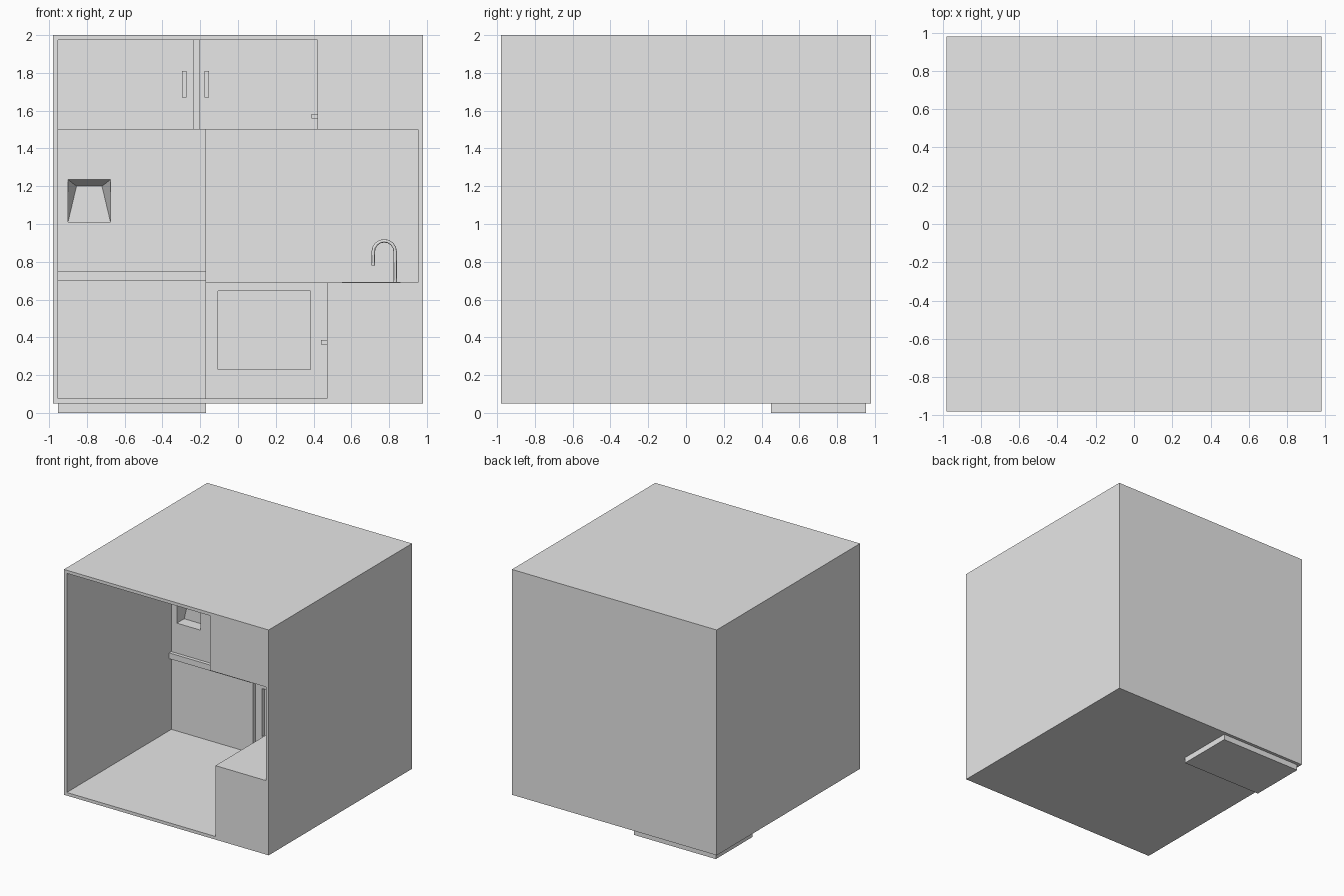
import bpy, bmesh, math

old = bpy.data.objects.get("Cube")
if old:
    bpy.data.objects.remove(old, do_unlink=True)

# One plain grey for everything
grey = bpy.data.materials.new("light_grey")
COLOUR = (0.8, 0.8, 0.8, 1)
grey.use_nodes = True
grey.diffuse_color = COLOUR
for node in grey.node_tree.nodes:
    if node.type == 'BSDF_PRINCIPLED':
        node.inputs["Base Color"].default_value = COLOUR


def finish(name, bm):
    mesh = bpy.data.meshes.new(name)
    bmesh.ops.recalc_face_normals(bm, faces=bm.faces)
    bm.to_mesh(mesh)
    bm.free()
    mesh.materials.append(grey)
    obj = bpy.data.objects.new(name, mesh)
    bpy.context.collection.objects.link(obj)
    return obj


def box(name, xs, ys, zs):
    bm = bmesh.new()
    bmesh.ops.create_cube(bm, size=1)
    for v in bm.verts:
        v.co = [(a + b) / 2 + c * (b - a) for c, (a, b) in zip(v.co, (xs, ys, zs))]
    return finish(name, bm)


def apply_modifiers(obj):
    deps = bpy.context.evaluated_depsgraph_get()
    obj.data = bpy.data.meshes.new_from_object(obj.evaluated_get(deps))
    obj.modifiers.clear()


def cut(obj, cutter):
    mod = obj.modifiers.new("cut", 'BOOLEAN')
    mod.operation = 'DIFFERENCE'
    mod.solver = 'EXACT'
    mod.object = cutter
    apply_modifiers(obj)


def discard(cutter):
    bpy.data.objects.remove(cutter, do_unlink=True)


WALL = 0.027
OUT = 0.98
IN = OUT - WALL
FLOOR = 0.05 + WALL
CEILING = 2 - WALL

# Room shell, open at the front
room = box("room_shell", (-OUT, OUT), (-OUT, OUT), (0.05, 2))
bm = bmesh.new()
bm.from_mesh(room.data)
front = [f for f in bm.faces if f.normal.y < -0.9]
bmesh.ops.delete(bm, geom=front, context='FACES_ONLY')
bm.to_mesh(room.data)
bm.free()
solid = room.modifiers.new("walls", 'SOLIDIFY')
solid.thickness = WALL
solid.offset = -1
solid.use_even_offset = True
apply_modifiers(room)

# Tall fridge, standing through the floor, with a tapered dispenser recess
FRIDGE_R, FRIDGE_Y = -0.17, 0.45
fridge = box("fridge", (-IN, FRIDGE_R), (FRIDGE_Y, IN), (0, 1.5))
niche = box("niche_cutter", (-0.9, -0.675), (FRIDGE_Y, FRIDGE_Y + 0.1), (1.01, 1.235))
for v in niche.data.vertices:
    if v.co.y > FRIDGE_Y + 0.05 and v.co.z > 1.1:
        v.co.z = 1.2
        v.co.x += 0.045 if v.co.x < -0.8 else -0.045
# Extend the opening forward so the cut is clean
bm = bmesh.new()
bm.from_mesh(niche.data)
mouth = [f for f in bm.faces if f.normal.y < -0.9]
lip = bmesh.ops.extrude_face_region(bm, geom=mouth)
bmesh.ops.delete(bm, geom=mouth, context='FACES')
for v in [g for g in lip["geom"] if isinstance(g, bmesh.types.BMVert)]:
    v.co.y -= 0.05
bmesh.ops.recalc_face_normals(bm, faces=bm.faces)
bm.to_mesh(niche.data)
bm.free()
cut(fridge, niche)
discard(niche)
box("fridge_rail", (-IN, FRIDGE_R), (0.42, FRIDGE_Y), (0.70, 0.75))

# Back counter with a recessed oven window
COUNTER = 0.69
back_counter = box("back_counter", (FRIDGE_R, 0.47), (0.48, IN), (FLOOR, COUNTER))
window = box("window_cutter", (-0.105, 0.385), (0.4, 0.51), (0.23, 0.645))
cut(back_counter, window)
discard(window)

# Side counter along the left wall, with an inset sink
side_counter = box("side_counter", (0.47, IN), (-OUT, IN), (FLOOR, COUNTER))
sink_rim = box("sink_rim", (0.55, 0.86), (-0.25, 0.25), (COUNTER - 0.002, COUNTER + 0.004))
basin = box("basin_cutter", (0.58, 0.79), (-0.21, 0.21), (0.54, 0.8))
cut(side_counter, basin)
cut(sink_rim, basin)
discard(basin)

# Upper cabinets on the back and side walls
UPPER_Y = 0.42
box("back_cabinet", (-IN, 0.42), (UPPER_Y + 0.02, IN), (1.5, CEILING))
box("back_cabinet_door_right", (-IN, -0.235), (UPPER_Y, UPPER_Y + 0.02), (1.5, CEILING))
box("back_cabinet_door_left", (-0.205, 0.42), (UPPER_Y, UPPER_Y + 0.02), (1.5, CEILING))
box("side_cabinet", (0.42, IN), (-OUT, IN), (1.5, CEILING))

# Door handles
for name, x in (("right", -0.285), ("left", -0.165)):
    box("cabinet_handle_" + name, (x - 0.012, x + 0.012), (UPPER_Y - 0.03, UPPER_Y), (1.67, 1.81))
for name, x, z in (("upper", 0.42, 1.57), ("lower", 0.47, 0.373)):
    box("side_handle_" + name, (x - 0.03, x), (-0.07, 0.07), (z - 0.012, z + 0.012))

# Gooseneck tap
path = [(0.832, COUNTER)]
for i in range(9):
    a = math.pi * i / 8
    path.append((0.774 + 0.058 * math.cos(a), 0.853 + 0.058 * math.sin(a)))
path.append((0.716, 0.78))
curve = bpy.data.curves.new("tap", 'CURVE')
curve.dimensions = '3D'
curve.bevel_depth = 0.009
curve.bevel_resolution = 1
curve.use_fill_caps = True
spline = curve.splines.new('POLY')
spline.points.add(len(path) - 1)
for p, (x, z) in zip(spline.points, path):
    p.co = (x, 0, z, 1)
curve.materials.append(grey)
bpy.context.collection.objects.link(bpy.data.objects.new("tap", curve))
